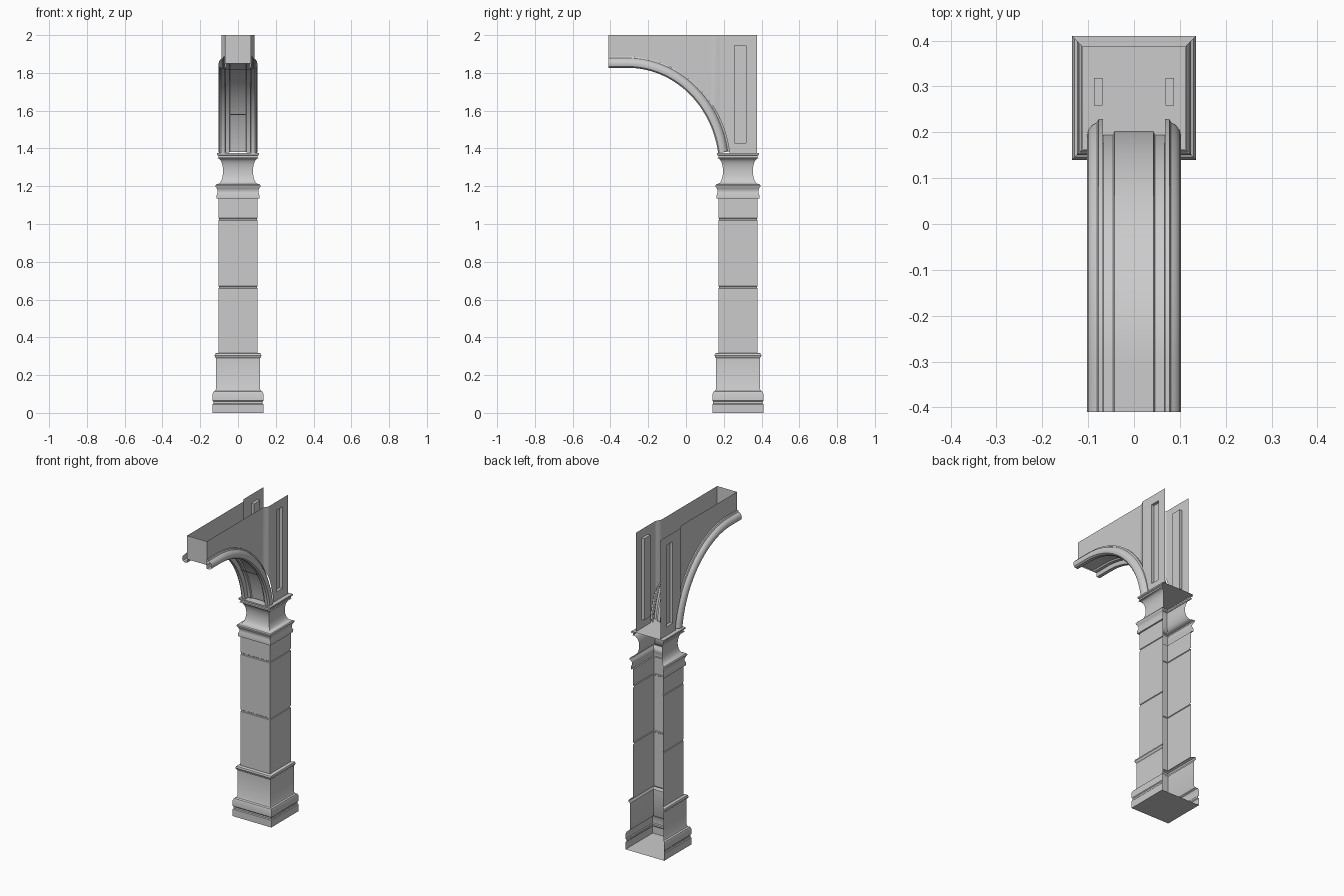
import bpy, math

if "Cube" in bpy.data.objects:
    bpy.data.objects.remove(bpy.data.objects["Cube"])

CY = 0.275          # column centre in y
BACK = 0.377        # rear edge of the upper side panels
TOP = 2.0


def make(name, verts, faces, smooth=35):
    mesh = bpy.data.meshes.new(name)
    mesh.from_pydata(verts, [], faces)
    ob = bpy.data.objects.new(name, mesh)
    bpy.context.collection.objects.link(ob)
    bpy.ops.object.select_all(action='DESELECT')
    ob.select_set(True)
    bpy.context.view_layer.objects.active = ob
    bpy.ops.object.shade_smooth_by_angle(angle=math.radians(smooth))
    return ob


def square_shell(name, profile, floor=False, lid=False):
    """Square sweep of (half width, z), left open at the back."""
    verts, faces = [], []
    for h, z in profile:
        verts += [(h, CY + h, z), (h, CY - h, z), (-h, CY - h, z), (-h, CY + h, z)]
    for i in range(len(profile) - 1):
        for k in range(3):
            a = i * 4 + k
            faces.append((a + 1, a, a + 4, a + 5))
    n = len(verts)
    if floor:
        faces.append((0, 1, 2, 3))
    if lid:
        faces.append((n - 1, n - 2, n - 3, n - 4))
    return make(name, verts, faces)


# Base with stepped foot and rounded upper ring
square_shell("column_base", [
    (.135, 0), (.135, .045), (.131, .05), (.131, .06), (.135, .065), (.135, .10),
    (.130, .112), (.121, .117), (.116, .128), (.116, .29), (.121, .295), (.124, .304),
    (.121, .314), (.114, .317), (.104, .318)], floor=True)

# Shaft with two shallow joints
shaft = [(.104, .318)]
for z in (.665, 1.025):
    shaft += [(.104, z - .006), (.100, z - .003), (.100, z + .003), (.104, z + .006)]
square_shell("column_shaft", shaft + [(.104, 1.135)])

# Capital with hollow neck
neck = []
for i in range(13):
    a = math.pi * i / 12
    neck.append((.108 - .029 * math.sin(a), 1.28 - .068 * math.cos(a)))
square_shell("column_capital",
             [(.104, 1.135), (.113, 1.135), (.114, 1.15), (.108, 1.165), (.108, 1.178),
              (.113, 1.19), (.118, 1.197), (.119, 1.204), (.115, 1.21)] + neck +
             [(.104, 1.353), (.104, 1.362), (.112, 1.366), (.112, 1.375)], lid=True)

# Arch path in the yz plane with outward normals
RY, RZ, AY, AZ = .485, .527, -.31, 1.30
path = [(-.41, AZ + RZ, 0, 1)]
for i in range(33):
    a = math.radians(90 - 81.7 * i / 32)
    ny, nz = math.cos(a) / RY, math.sin(a) / RZ
    l = math.hypot(ny, nz)
    path.append((AY + RY * math.cos(a), AZ + RZ * math.sin(a), ny / l, nz / l))


def on_arch(p, n):
    return p[0] + p[2] * n, max(1.375, p[1] + p[3] * n)


def sweep(name, section, points):
    """Sweep (x, outward offset) points along the arch."""
    m = len(section)
    verts = [(x, *on_arch(p, n)) for p in points for x, n in section]
    faces = [(i * m + k, i * m + k + 1, i * m + m + k + 1, i * m + m + k)
             for i in range(len(points) - 1) for k in range(m - 1)]
    return make(name, verts, faces)


EDGE = .060
moulding = [(.068, EDGE), (.077, EDGE), (.081, .051), (.091, .046), (.100, .035),
            (.103, .020), (.099, .007), (.090, 0), (.070, 0), (.066, .008), (.066, .024)]
for side, s in (("right", 1), ("left", -1)):
    sweep("arch_moulding_" + side, [(s * x, n) for x, n in moulding], path)

# Soffit between the mouldings, with a sunken centre strip
half = [(.066, .024), (.046, .024), (.042, .032)]
sweep("arch_soffit", half + [(-x, n) for x, n in reversed(half)], path)

# Raised cross bands on the soffit
for j, target in enumerate((-.15, .12)):
    k = min(range(len(path)), key=lambda i: abs(on_arch(path[i], .024)[0] - target))
    p, q = path[k], path[k + 1]
    q = tuple(a + (b - a) * .3 for a, b in zip(p, q))
    sweep("soffit_band_%d" % (j + 1),
          [(.066, .030), (.066, .020), (-.066, .020), (-.066, .030)], [p, q])


def panel_x(y):
    """Panels step outward where the beam meets the pier."""
    t = min(1, max(0, (y - .15) / .03))
    return .069 + .018 * t


# Spandrel panels and pier panels with a sunken slot
for side, s in (("right", 1), ("left", -1)):
    verts, faces = [], []
    for p in path:
        y, z = on_arch(p, EDGE)
        verts += [(s * panel_x(y), y, z), (s * panel_x(y), y, TOP)]
    for i in range(len(path) - 1):
        faces.append((2 * i, 2 * i + 2, 2 * i + 3, 2 * i + 1))
    y0 = on_arch(path[-1], EDGE)[0]
    b = len(verts)
    for y in (y0, .258, .318, BACK):
        verts += [(s * .087, y, z) for z in (1.375, 1.43, 1.945, TOP)]
    for i in range(3):
        for k in range(3):
            if (i, k) != (1, 1):
                a = b + i * 4 + k
                faces.append((a, a + 4, a + 5, a + 1))
    rim = [b + 5, b + 9, b + 10, b + 6]
    r = len(verts)
    verts += [(s * .069, verts[i][1], verts[i][2]) for i in rim]
    faces.append((r, r + 1, r + 2, r + 3))
    for k in range(4):
        n = (k + 1) % 4
        faces.append((rim[k], rim[n], r + n, r + k))
    if s < 0:
        faces = [f[::-1] for f in faces]
    make("side_panel_" + side, verts, faces, 20)

# Closed front end of the beam
make("beam_end", [(-.069, -.41, 1.851), (.069, -.41, 1.851), (.069, -.41, TOP), (-.069, -.41, TOP)],
     [(0, 1, 2, 3)])
